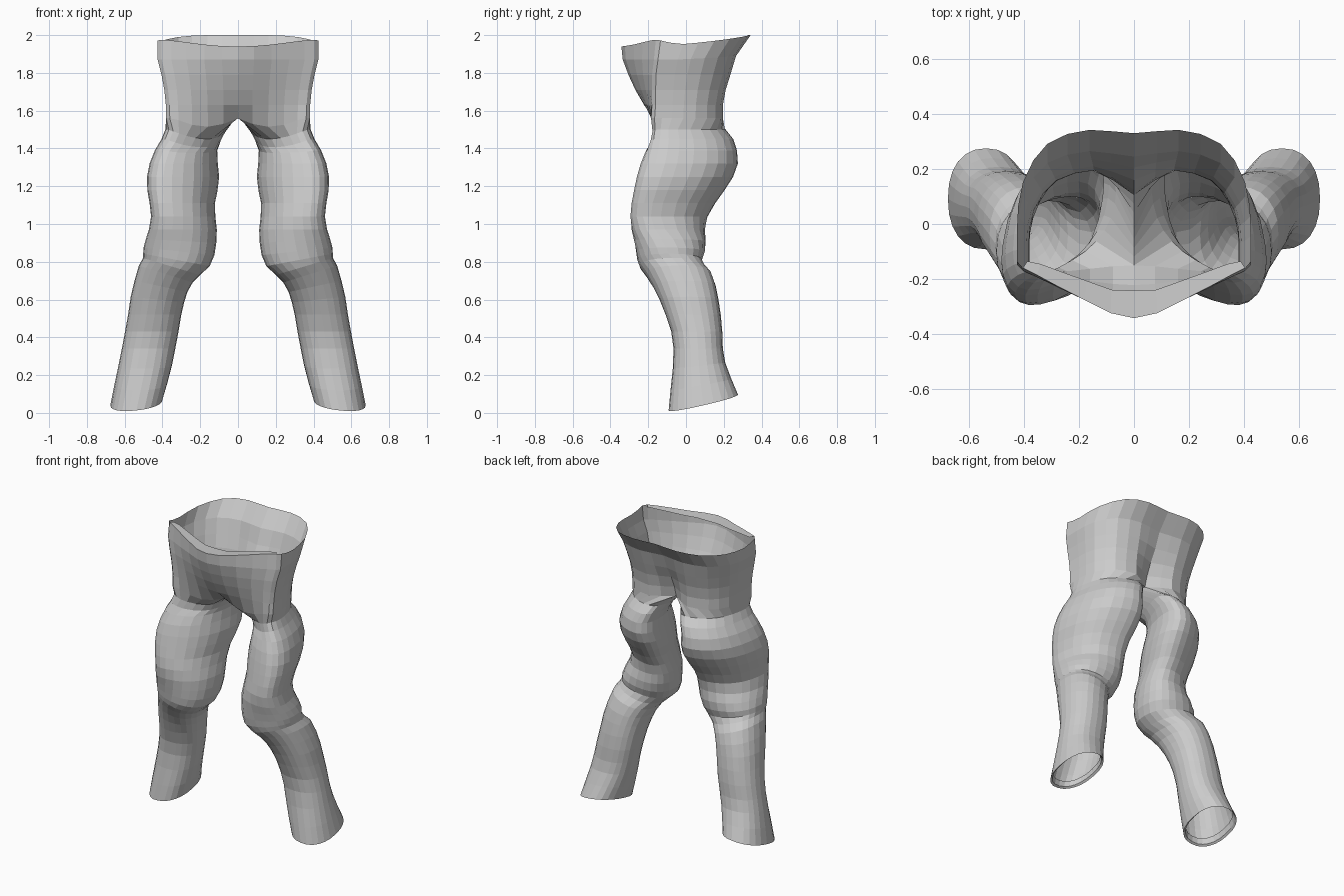
import bpy, bmesh, math

cube = bpy.data.objects.get("Cube")
if cube:
    bpy.data.objects.remove(cube)

cloth = bpy.data.materials.new("grey cloth")
cloth.use_nodes = True
GREY = (0.6, 0.6, 0.6, 1)
cloth.diffuse_color = GREY
cloth.node_tree.nodes["Principled BSDF"].inputs["Base Color"].default_value = GREY

SIDES = 24   # points round a leg
HALF = 17    # points of a leg that continue up into the hip
ACROSS = [0, .2, .42, .64, .83, .95, 1, 1, 1, .99, .95, .86, .74, .57, .38, .2, 0]
BULGE = [1, .9, .64, .38, .14, 0]
BACKWARD = [.05, .15, .29, .45, .62, .78, .9, .97, 1, 1, 1]

bm = bmesh.new()


def ramp(value, low, high):
    t = min(1, max(0, (value - low) / (high - low)))
    return t * t * (3 - 2 * t)


def hip_ring(z, width, front, corner, back, cleft, lift):
    """Half of a hip section, from centre front round the side to centre back."""
    points = []
    for i in range(HALF):
        if i < len(BULGE):
            y = corner + (front - corner) * BULGE[i]
        else:
            y = corner + (back - corner) * BACKWARD[i - len(BULGE)]
        y -= cleft * {16: 1, 15: .4}.get(i, 0)
        points.append(bm.verts.new((width * ACROSS[i], y, z + lift * ramp(i, 7, 14))))
    return points


def leg_ring(z, inner, outer, front, back, tilt_x=0, tilt_y=0, power=.88):
    """A rounded leg section, starting at the inner front corner."""
    cx, rx = (inner + outer) / 2, (outer - inner) / 2
    cy, ry = (front + back) / 2, (back - front) / 2
    skew = math.radians(27) * ramp(z, .76, 1.1)   # thigh leans outward at the front
    groin = .05 * ramp(z, 1.34, 1.48)             # hollow under the front pouch
    points = []
    for i in range(SIDES):
        a = math.radians(240) + math.tau * i / SIDES
        c, s = math.cos(a), math.sin(a - skew)
        px = math.copysign(abs(c) ** power, c)
        py = math.copysign(abs(s) ** power, s)
        hollow = groin * max(0, math.cos(a - math.radians(250))) ** 2
        points.append(bm.verts.new((cx + rx * px, cy + ry * py + hollow,
                                    z + tilt_x * px + tilt_y * py - hollow)))
    return points


def bridge(upper, lower, closed):
    n = len(upper)
    for i in range(n if closed else n - 1):
        j = (i + 1) % n
        bm.faces.new((upper[i], lower[i], lower[j], upper[j]))


# Hips: z, width, front centre, front corner, back, cleft, back lift
hips = [hip_ring(*row) for row in (
    (1.95, .425, -.342, -.16, .342, .012, .05),
    (1.87, .425, -.335, -.17, .265, .02, .02),
    (1.79, .405, -.305, -.18, .235, .03, 0),
    (1.71, .39, -.268, -.18, .21, .05, 0),
    (1.63, .382, -.222, -.18, .195, .07, 0),
    (1.56, .38, -.15, -.185, .195, .09, 0),
)]
for i, lift in enumerate((-.01, -.008, 0, .012, .022, .025, .022, .01)):
    hips[0][i].co.z += lift
# Bottom of the pouch drops beside the crotch
for i, drop in enumerate((0, .03, .045, .035, .01)):
    hips[-1][i].co.z -= drop
for up, down in zip(hips, hips[1:]):
    bridge(up, down, False)

# Rolled lip along the front of the waist
lip = []
for i in range(6):
    x, y, z = hips[0][i].co
    lip.append(bm.verts.new((x * .96, y + .1 - .015 * i, z - .003)))
bridge(lip, hips[0][:6], False)

# Crotch strip joins centre front to centre back
gap = SIDES - HALF
start, end = hips[-1][-1].co, hips[-1][0].co
strip = []
for k in range(1, gap + 1):
    p = start.lerp(end, k / (gap + 1))
    p.z += .02 * math.sin(math.pi * k / (gap + 1))
    strip.append(bm.verts.new(p))

# Leg: z, inner, outer, front, back, sideways tilt, front to back tilt
rings = [hips[-1] + strip] + [leg_ring(*row) for row in (
    (1.50, .065, .385, -.195, .21),
    (1.45, .09, .405, -.205, .25),
    (1.39, .11, .44, -.22, .27),
    (1.32, .107, .468, -.24, .275),
    (1.25, .10, .482, -.26, .25),
    (1.18, .108, .48, -.275, .205),
    (1.11, .122, .468, -.288, .155),
    (1.04, .12, .46, -.295, .115),
    (.97, .112, .472, -.288, .10),
    (.91, .115, .488, -.275, .105, .01),
    (.855, .125, .5, -.265, .10, .02),
    (.81, .15, .502, -.258, .085, .033),
    (.775, .2, .503, -.245, .10, .045),
    (.735, .24, .525, -.215, .135, .045),
    (.67, .268, .548, -.175, .158, .03),
    (.60, .285, .568, -.14, .172, .015),
    (.52, .30, .582, -.108, .184),
    (.43, .315, .598, -.078, .192),
    (.34, .332, .615, -.066, .195),
    (.25, .35, .633, -.07, .208, 0, .015),
    (.15, .375, .655, -.082, .24, -.005, .03),
    (.055, .40, .676, -.092, .275, -.015, .042),
    (.065, .412, .664, -.08, .263, -.015, .042),
    (.10, .415, .655, -.075, .25, -.012, .04),
)]
for up, down in zip(rings, rings[1:]):
    bridge(up, down, True)

bmesh.ops.recalc_face_normals(bm, faces=bm.faces)
mesh = bpy.data.meshes.new("trousers")
bm.to_mesh(mesh)
bm.free()
mesh.materials.append(cloth)
trousers = bpy.data.objects.new("trousers", mesh)
bpy.context.collection.objects.link(trousers)

# Mirror the left half to make the right half
mirror = trousers.modifiers.new("mirror", 'MIRROR')
mirror.use_clip = True
mirror.merge_threshold = .002
